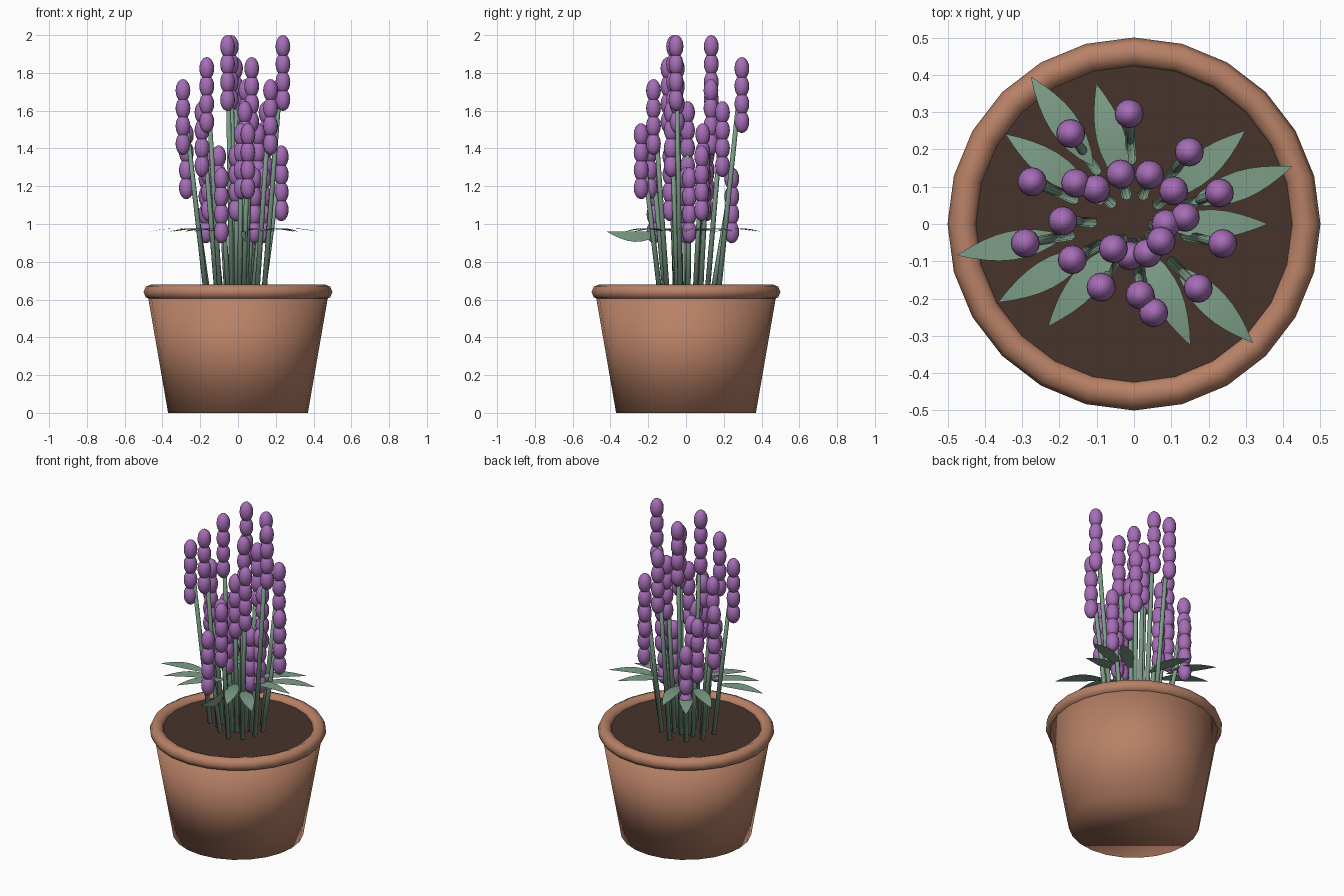
import bpy, bmesh, math
from mathutils import Vector, Matrix

cube = bpy.data.objects.get("Cube")
if cube:
    bpy.data.objects.remove(cube, do_unlink=True)


def material(name, rgb):
    m = bpy.data.materials.new(name)
    m.use_nodes = True
    m.diffuse_color = (*rgb, 1)
    m.node_tree.nodes["Principled BSDF"].inputs["Base Color"].default_value = (*rgb, 1)
    return m


TERRACOTTA = material("terracotta", (0.48, 0.22, 0.135))
SOIL = material("dark soil", (0.062, 0.034, 0.025))
GREEN = material("sage green", (0.205, 0.34, 0.25))
PURPLE = material("lavender purple", (0.38, 0.155, 0.47))


def finish(bm, name, mat, smooth=True):
    mesh = bpy.data.meshes.new(name)
    for f in bm.faces:
        f.smooth = smooth
    bm.to_mesh(mesh)
    bm.free()
    mesh.materials.append(mat)
    obj = bpy.data.objects.new(name, mesh)
    bpy.context.collection.objects.link(obj)
    return obj


def tapered_rod(name, start, end, r1, r2, sides, mat, smooth=True):
    axis = end - start
    bm = bmesh.new()
    turn = axis.to_track_quat("Z", "Y").to_matrix().to_4x4()
    bmesh.ops.create_cone(bm, cap_ends=True, segments=sides, radius1=r1, radius2=r2,
                          depth=axis.length,
                          matrix=Matrix.Translation((start + end) / 2) @ turn)
    return finish(bm, name, mat, smooth)


# Pot: tapered body, rounded rim and soil
tapered_rod("pot_body", Vector((0, 0, 0)), Vector((0, 0, 0.635)), 0.37, 0.48, 24, TERRACOTTA)
bpy.ops.mesh.primitive_torus_add(major_radius=0.46, minor_radius=0.04, major_segments=24,
                                 minor_segments=8, location=(0, 0, 0.64))
rim = bpy.context.object
rim.name = "pot_rim"
rim.data.materials.append(TERRACOTTA)
rim.data.shade_smooth()
tapered_rod("soil", Vector((0, 0, 0.6)), Vector((0, 0, 0.65)), 0.425, 0.425, 24, SOIL, False)


def flower_spike(name, x, y, top):
    # Four stacked oval blossoms
    bm = bmesh.new()
    for k in range(4):
        place = Matrix.Translation((x, y, top - 0.06 - 0.094 * k))
        bmesh.ops.create_uvsphere(bm, u_segments=16, v_segments=10, radius=1,
                                  matrix=place @ Matrix.Diagonal((0.039, 0.039, 0.06, 1)))
    finish(bm, name, PURPLE)


def leaf(name, angle, inner, tip, upright):
    # Lance-shaped blade with a gentle arch, pointing outward
    steps = 8
    bm = bmesh.new()
    rows = []
    for k in range(steps + 1):
        t = k / steps
        half = 0.039 * math.sin(math.pi * t ** 0.9) ** 0.9 if 0 < k < steps else 0.001
        arch = 0.016 * math.sin(math.pi * t)
        row = []
        for side in (-1, 0, 1):
            if upright:
                p = (inner + (tip - inner) * t, arch, 0.96 - 0.7 * half + 0.7 * side * half)
            else:
                p = (inner + (tip - inner) * t, side * half, 0.96 + arch)
            row.append(bm.verts.new(p))
        rows.append(row)
    for a, b in zip(rows, rows[1:]):
        for j in range(2):
            bm.faces.new((a[j], b[j], b[j + 1], a[j + 1]))
    bmesh.ops.rotate(bm, verts=bm.verts, matrix=Matrix.Rotation(angle, 3, "Z"))
    finish(bm, name, GREEN)


# Stems spiral outward by the golden angle, with cycling lean and height
for i in range(24):
    angle = math.radians(137.5 * i)
    ring = i % 5
    foot = 0.05 + 0.03 * ring
    head = 0.086 + 0.0525 * ring
    top = 1.3 + 0.1167 * (i % 7)
    out = Vector((math.cos(angle), math.sin(angle), 0))
    tapered_rod(f"stem_{i + 1}", out * foot + Vector((0, 0, 0.62)),
                out * head + Vector((0, 0, top - 0.07)), 0.014, 0.012, 8, GREEN)
    flower_spike(f"flower_spike_{i + 1}", out.x * head, out.y * head, top)
    if i % 2 == 0:
        leaf(f"leaf_{i // 2 + 1}", angle, foot + 0.02, 0.357 + 0.031 * ring, i == 2)
